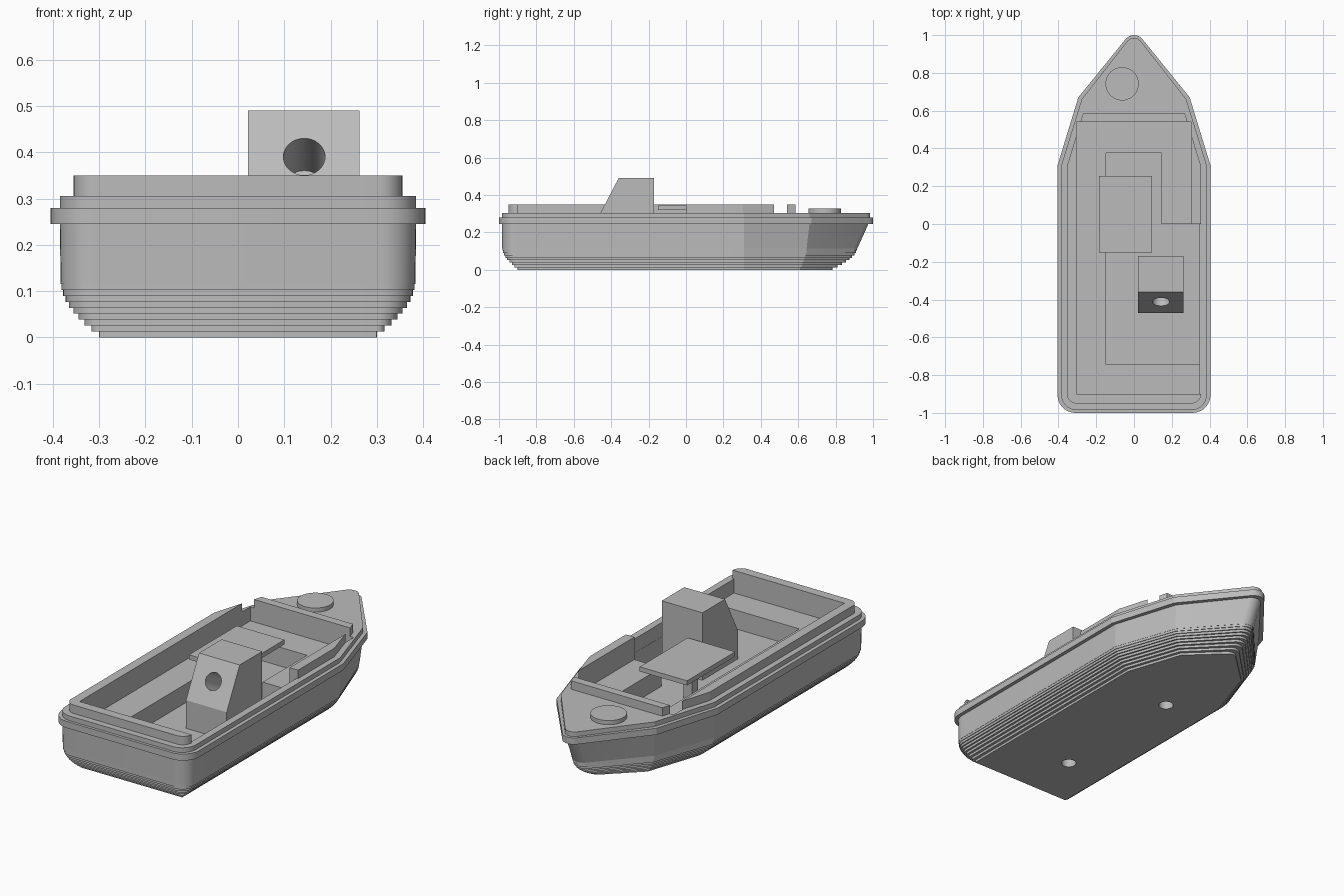
import bpy, bmesh
from math import sin
from mathutils import Vector

cube = bpy.data.objects.get("Cube")
if cube:
    bpy.data.objects.remove(cube)

grey = bpy.data.materials.new("plain grey")
grey.use_nodes = True
grey.diffuse_color = (0.5, 0.5, 0.5, 1)
grey.node_tree.nodes["Principled BSDF"].inputs["Base Color"].default_value = (0.5, 0.5, 0.5, 1)

DECK, WELL, GUNWALE, TOP = 0.23, 0.13, 0.305, 0.35


def finish(name, bm):
    bmesh.ops.recalc_face_normals(bm, faces=bm.faces)
    mesh = bpy.data.meshes.new(name)
    bm.to_mesh(mesh)
    bm.free()
    mesh.materials.append(grey)
    obj = bpy.data.objects.new(name, mesh)
    bpy.context.collection.objects.link(obj)
    return obj


def loft(name, rings):
    """Skin a stack of equal-length rings and cap both ends."""
    bm = bmesh.new()
    loops = [[bm.verts.new(p) for p in ring] for ring in rings]
    count = len(loops[0])
    for low, high in zip(loops, loops[1:]):
        for i in range(count):
            j = (i + 1) % count
            bm.faces.new((low[i], low[j], high[j], high[i]))
    bm.faces.new(loops[0][::-1])
    bm.faces.new(loops[-1])
    return finish(name, bm)


def prism(name, points, low, high, along_x=False):
    place = (lambda a, b, h: (h, a, b)) if along_x else (lambda a, b, h: (a, b, h))
    return loft(name, [[place(a, b, h) for a, b in points] for h in (low, high)])


def rect(x0, x1, y0, y1):
    return [(x0, y0), (x1, y0), (x1, y1), (x0, y1)]


def cylinder(name, centre, radius, depth, axis=(0, 0, 1)):
    bm = bmesh.new()
    bmesh.ops.create_cone(bm, cap_ends=True, segments=40, radius1=radius,
                          radius2=radius, depth=depth)
    bm.transform(Vector((0, 0, 1)).rotation_difference(Vector(axis)).to_matrix().to_4x4())
    bmesh.ops.translate(bm, verts=bm.verts, vec=centre)
    return finish(name, bm)


def activate(obj):
    bpy.ops.object.select_all(action='DESELECT')
    obj.select_set(True)
    bpy.context.view_layer.objects.active = obj


def cut(obj, cutter):
    """Subtract a helper solid, then discard it."""
    cutter.hide_render = True
    mod = obj.modifiers.new("cut", 'BOOLEAN')
    mod.operation, mod.solver, mod.object = 'DIFFERENCE', 'EXACT', cutter
    activate(obj)
    bpy.ops.object.modifier_apply(modifier="cut")
    bpy.data.objects.remove(cutter)


def fillet(before, corner, after, reach, steps=8):
    """Circular rounding of a corner, starting at 'reach' from it."""
    b, c, a = Vector(before), Vector(corner), Vector(after)
    d0, d1 = (b - c).normalized(), (a - c).normalized()
    w = sin(d0.angle(d1) / 2)
    p0, p1 = c + d0 * reach, c + d1 * reach
    out = []
    for i in range(steps + 1):
        t = i / steps
        k0, k1, k2 = (1 - t) ** 2, 2 * t * (1 - t) * w, t * t
        out.append(tuple((p0 * k0 + c * k1 + p1 * k2) / (k0 + k1 + k2)))
    return out


def outline(half, stern, bow, knuckle, corner, nose):
    """Plan shape: rounded stern, two knuckles a side and a rounded bow."""
    kx, ky = knuckle
    tip = (0, bow + 0.48 * nose)
    right = fillet((0, stern), (half, stern), (half, 0.31), corner)
    right += [(half, 0.31), (kx, ky)]
    left = [(-x, y) for x, y in reversed(right)]
    return right + fillet((kx, ky), tip, (-kx, ky), nose) + left


def at(points, z):
    return [(x, y, z) for x, y in points]


# Hull: stepped bilge, raked topsides, rubbing rail and gunwale
rings = []
steps = 9
layer = 0.0128
for i in range(steps + 1):
    f = 1 - (1 - i / steps) ** 1.9
    shape = outline(0.30 + 0.083 * f, -0.90 - 0.083 * f, 0.78 + 0.135 * f,
                    (0.20 + 0.065 * f, 0.61 + 0.035 * f), 0.002 + 0.075 * f, 0.04 + 0.02 * f)
    rings.append(at(shape, i * layer))
    if i < steps:
        rings.append(at(shape, (i + 1) * layer))
upper = outline(0.385, -0.985, 0.975, (0.275, 0.66), 0.08, 0.06)
rail = outline(0.405, -1.0, 1.0, (0.295, 0.67), 0.095, 0.07)
rings += [at(upper, 0.245), at(rail, 0.245), at(rail, 0.28)]
upper = outline(0.385, -0.985, 0.985, (0.277, 0.66), 0.08, 0.06)
rings += [at(upper, 0.28), at(upper, GUNWALE)]
hull = loft("hull", rings)


# Cockpit, sunken well and sockets under the hull
def cockpit(side):
    return [(-0.305, -0.9), (side, -0.9), (side, 0), (0.305, 0), (0.305, 0.54), (-0.305, 0.54)]


cut(hull, prism("cockpit_cutter", cockpit(0.347), DECK, 0.5))
cut(hull, prism("well_cutter", [(-0.147, -0.745), (0.346, -0.745), (0.346, 0),
                                (0.145, 0), (0.145, 0.375), (-0.147, 0.375)], WELL, 0.4))
for y in (-0.6, 0.17):
    cut(hull, cylinder("socket_cutter", (-0.07, y, 0), 0.037, 0.16))

# Coaming with open side and crosswise breakwater
side = fillet((0, -0.95), (0.355, -0.95), (0.355, 0.3), 0.05) + [(0.355, 0.305), (0.27, 0.585)]
coaming = prism("coaming", side + [(-x, y) for x, y in reversed(side)], 0.302, TOP)
cut(coaming, prism("coaming_cutter", cockpit(0.5), 0.2, 0.5))

# Console with a sloping face and a round recess
console = prism("console", [(-0.17, 0.12), (-0.17, 0.49), (-0.36, 0.49),
                            (-0.47, 0.28), (-0.47, 0.12)], 0.022, 0.262, along_x=True)
cut(console, cylinder("recess_cutter", (0.143, -0.412, 0.39), 0.045, 0.3, (0, -0.886, 0.464)))

# Table on a post, and the round bow hatch
table = prism("table_top", rect(-0.185, 0.095, -0.15, 0.255), 0.32, 0.345)
post = prism("table_post", rect(-0.07, -0.02, 0, 0.05), 0.12, 0.325)
hatch = cylinder("bow_hatch", (-0.063, 0.742, 0.31), 0.088, 0.034)

for obj in (hull, coaming, console, hatch):
    activate(obj)
    bpy.ops.object.shade_smooth_by_angle(angle=0.25)
